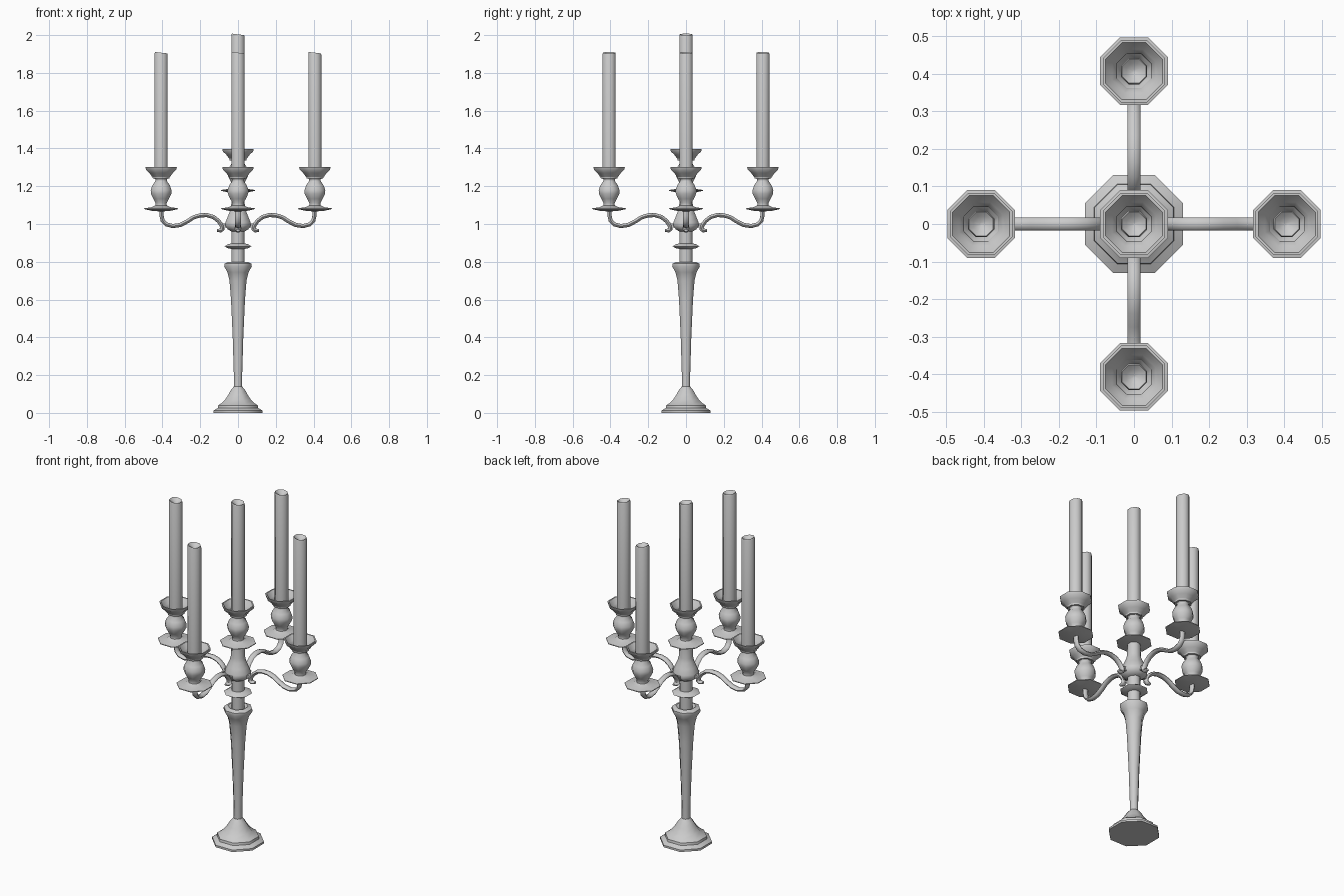
import bpy, bmesh, math
from mathutils import Vector

if "Cube" in bpy.data.objects:
    bpy.data.objects.remove(bpy.data.objects["Cube"])

SIDES = 8
CIRC = 1 / math.cos(math.pi / SIDES)   # flat half-width -> corner radius


def finish(bm, name, loc=(0, 0, 0), rot=0):
    bmesh.ops.recalc_face_normals(bm, faces=bm.faces)
    me = bpy.data.meshes.new(name)
    bm.to_mesh(me)
    bm.free()
    me.shade_smooth()
    me.set_sharp_from_angle(angle=math.radians(50))
    ob = bpy.data.objects.new(name, me)
    ob.location = loc
    ob.rotation_euler.z = rot
    bpy.context.collection.objects.link(ob)
    return ob


def skin(bm, rings):
    for a, b in zip(rings, rings[1:]):
        n = len(a)
        for i in range(n):
            bm.faces.new((a[i], a[(i + 1) % n], b[(i + 1) % n], b[i]))
    bm.faces.new(rings[0])
    bm.faces.new(rings[-1])


def lathe(name, profile, loc=(0, 0, 0), tilt=0):
    """Octagonal turned part; tilt slants the points above z = 0.4."""
    bm = bmesh.new()
    rings = []
    for r, z in profile:
        ring = []
        for i in range(SIDES):
            a = (i + 0.5) * 2 * math.pi / SIDES
            x, y = r * CIRC * math.cos(a), r * CIRC * math.sin(a)
            dz = -tilt * (x + 0.034) if z > 0.4 else 0
            ring.append(bm.verts.new((x, y, z + dz)))
        rings.append(ring)
    skin(bm, rings)
    return finish(bm, name, loc)


def arm(name, path, rot):
    """Flattened tube swept along a path in the XZ plane."""
    bm = bmesh.new()
    pts = [Vector((x, 0, z)) for x, z in path]
    rings = []
    for k, p in enumerate(pts):
        t = (pts[min(k + 1, len(pts) - 1)] - pts[max(k - 1, 0)]).normalized()
        nrm = Vector((-t.z, 0, t.x))
        s = 0.6 if k == len(pts) - 1 else 1
        rings.append([bm.verts.new(p + nrm * (0.011 * s * math.sin(a))
                                   + Vector((0, 0.017 * s * math.cos(a), 0)))
                      for a in [i * math.pi / 4 for i in range(8)]])
    skin(bm, rings)
    return finish(bm, name, rot=rot)


# Stepped foot
lathe("foot", [(0.131, 0), (0.131, 0.012), (0.107, 0.026), (0.105, 0.04), (0.092, 0.048),
               (0.07, 0.068), (0.052, 0.095), (0.038, 0.12), (0.022, 0.14)])

# Tapered column with flared shoulder
lathe("column", [(0.022, 0.135), (0.022, 0.2), (0.028, 0.4), (0.037, 0.6), (0.045, 0.7),
                 (0.056, 0.745), (0.073, 0.775), (0.072, 0.79), (0.05, 0.8), (0.034, 0.79)])

# Neck, collar ring and bell-shaped hub
lathe("neck", [(0.034, 0.785), (0.034, 0.868), (0.055, 0.872), (0.071, 0.882), (0.055, 0.892),
               (0.034, 0.898), (0.034, 0.965)])
lathe("hub", [(0.034, 0.96), (0.055, 0.972), (0.068, 0.992), (0.066, 1.01), (0.054, 1.04),
              (0.042, 1.07), (0.036, 1.095), (0.034, 1.17)])

# Drip dish, bulb and cup, measured from the dish
HOLDER = [(0.014, -0.008), (0.05, -0.005), (0.09, 0.004), (0.09, 0.008), (0.05, 0.014),
          (0.03, 0.024), (0.029, 0.036), (0.041, 0.058), (0.054, 0.085), (0.055, 0.105),
          (0.046, 0.13), (0.031, 0.152), (0.031, 0.162), (0.05, 0.178), (0.062, 0.195),
          (0.08, 0.212), (0.083, 0.226), (0.076, 0.226), (0.058, 0.2), (0.047, 0.188),
          (0.044, 0.165)]
# Candle with hollow melted top, measured from its base inside the cup
CANDLE = [(0.035, 0), (0.035, 0.663), (0.032, 0.671), (0.02, 0.66), (0.004, 0.652)]

ARM = [(0.405, 1.08), (0.405, 1.045), (0.399, 1.018), (0.38, 0.998), (0.345, 0.989),
       (0.305, 0.995), (0.27, 1.013), (0.235, 1.035), (0.2, 1.046), (0.165, 1.047),
       (0.13, 1.037), (0.103, 1.016), (0.085, 0.99), (0.082, 0.972), (0.092, 0.965),
       (0.112, 0.966)]

spots = [("centre", 0, 0, 1.172)]
for k, label in enumerate(("right", "back", "left", "front")):
    a = k * math.pi / 2
    arm("arm_" + label, ARM, a)
    # small strut joining the arm to the hub
    bm = bmesh.new()
    bmesh.ops.create_cube(bm, size=1)
    bmesh.ops.scale(bm, vec=(0.05, 0.022, 0.022), verts=bm.verts)
    bmesh.ops.translate(bm, vec=(0.065, 0, 0.992), verts=bm.verts)
    finish(bm, "strut_" + label, rot=a)
    spots.append((label, 0.407 * math.cos(a), 0.407 * math.sin(a), 1.075))

for label, x, y, z in spots:
    lathe("holder_" + label, HOLDER, (x, y, z))
    lathe("candle_" + label, CANDLE, (x, y, z + 0.165), tilt=0.12)
